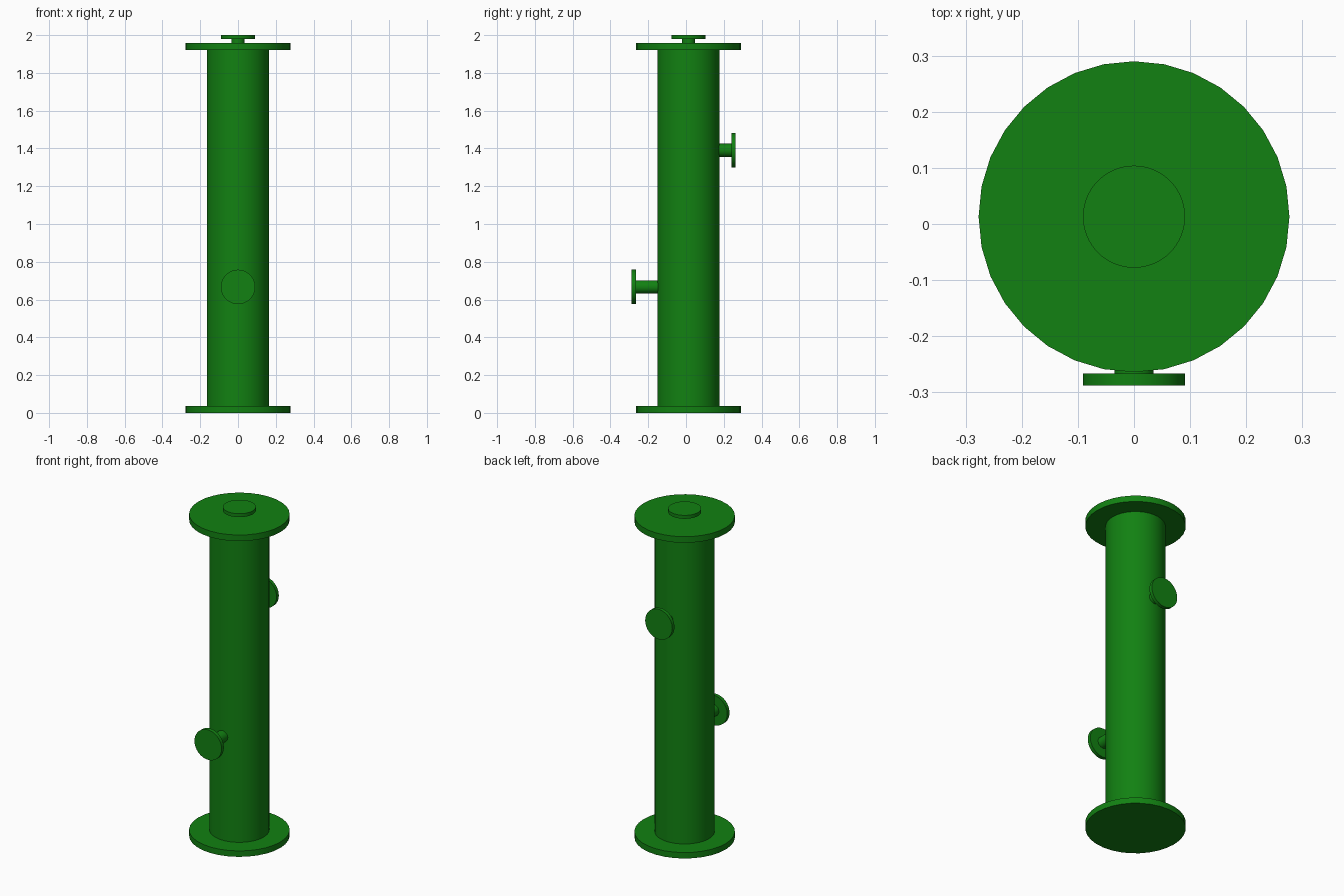
import bpy
import math

cube = bpy.data.objects.get("Cube")
if cube:
    bpy.data.objects.remove(cube, do_unlink=True)

green = bpy.data.materials.new("green_paint")
green.use_nodes = True
colour = (0.006, 0.22, 0.006, 1)
green.diffuse_color = colour
green.node_tree.nodes["Principled BSDF"].inputs["Base Color"].default_value = colour

AXIS_Y = 0.013  # column axis


def cylinder(name, radius, start, end, along="z", height=0.0, sides=64):
    """Cylinder from start to end, along z on the axis or along y at a height."""
    mid = (start + end) / 2
    upright = along == "z"
    bpy.ops.mesh.primitive_cylinder_add(
        vertices=sides, radius=radius, depth=end - start,
        location=(0, AXIS_Y, mid) if upright else (0, mid, height),
        rotation=(0, 0, 0) if upright else (math.pi / 2, 0, 0))
    obj = bpy.context.object
    obj.name = name
    obj.data.materials.append(green)
    bpy.ops.object.shade_smooth_by_angle(angle=math.radians(30))
    return obj


# Column with its two end flanges
cylinder("column", 0.165, 0.02, 1.94)
cylinder("bottom_flange", 0.277, 0, 0.036, sides=32)
cylinder("top_flange", 0.277, 1.92, 1.957, sides=32)

# Top nozzle
cylinder("top_nozzle_pipe", 0.035, 1.95, 1.985)
cylinder("top_nozzle_flange", 0.091, 1.979, 2.0)

# Front nozzle, low on the column
cylinder("front_nozzle_pipe", 0.035, -0.27, -0.1, "y", 0.667)
cylinder("front_nozzle_flange", 0.091, -0.288, -0.266, "y", 0.667)

# Back nozzle, high on the column
cylinder("back_nozzle_pipe", 0.035, 0.12, 0.245, "y", 1.39)
cylinder("back_nozzle_flange", 0.091, 0.241, 0.262, "y", 1.39)
